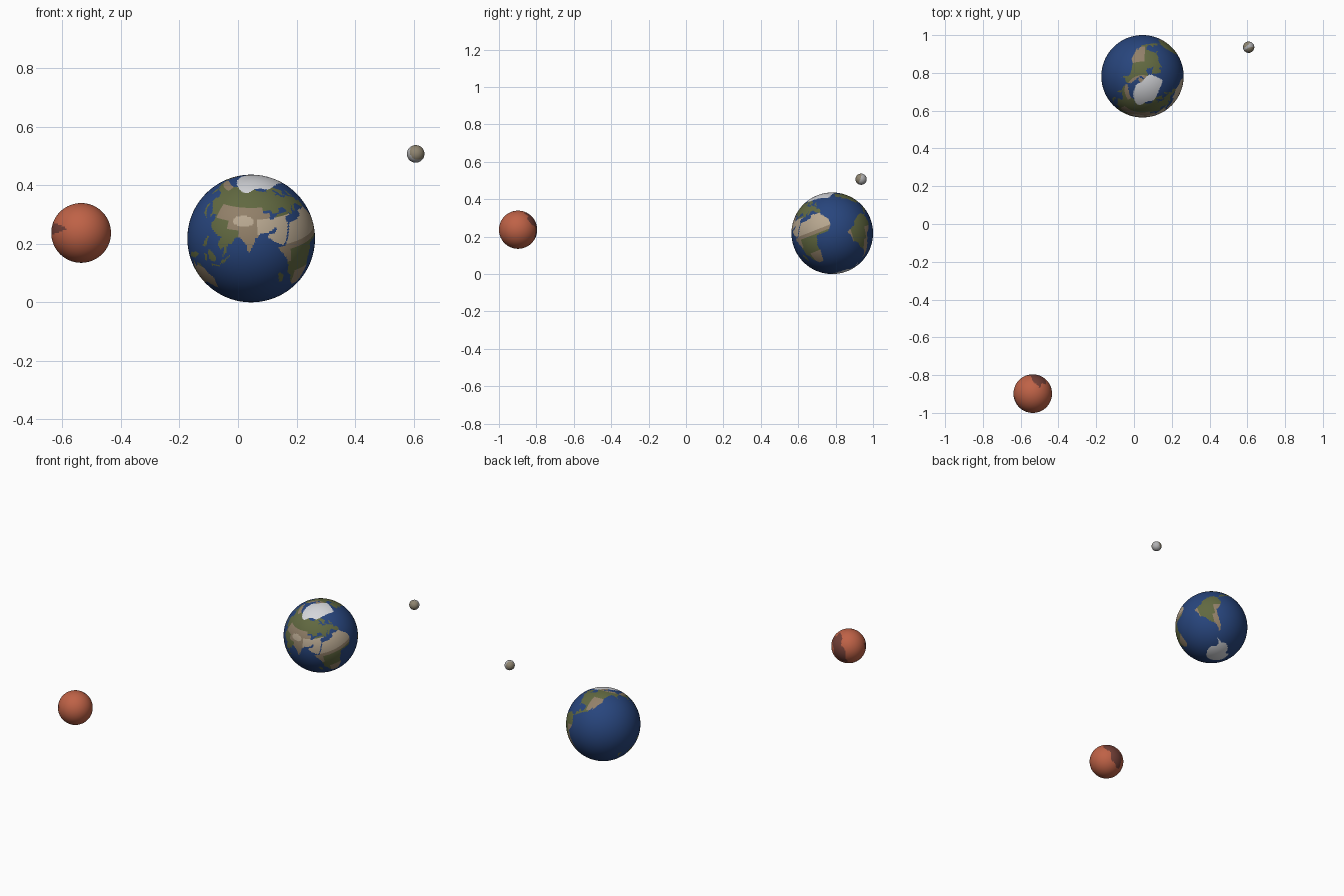
import bpy, bmesh, math
from mathutils import Matrix, Vector

if "Cube" in bpy.data.objects:
    bpy.data.objects.remove(bpy.data.objects["Cube"])


def mat(name, rgb):
    m = bpy.data.materials.new(name)
    m.diffuse_color = (*rgb, 1)
    m.use_nodes = True
    m.node_tree.nodes["Principled BSDF"].inputs["Base Color"].default_value = m.diffuse_color
    return m


ocean = mat("ocean blue", (0.021, 0.060, 0.205))
forest = mat("forest green", (0.120, 0.140, 0.052))
steppe = mat("dry brown", (0.285, 0.215, 0.140))
sand = mat("light sand", (0.480, 0.390, 0.280))
ice = mat("ice white", (0.66, 0.67, 0.70))
rust = mat("rust red", (0.52, 0.122, 0.062))
dark_rust = mat("dark rust", (0.170, 0.050, 0.038))
grey = mat("moon grey", (0.44, 0.44, 0.45))
tan = mat("moon tan", (0.27, 0.23, 0.16))

# Coast outlines as (longitude, latitude)
africa = [(-17, 15), (-16, 22), (-10, 30), (-6, 36), (10, 37), (11, 33), (20, 31), (32, 31),
          (37, 21), (43, 11.5), (51, 12), (41, -2), (40, -15), (35, -20), (33, -27), (26, -34),
          (18, -34), (12, -17), (13, -8), (9, 0), (9, 4), (4, 6), (-8, 4.5), (-13, 8)]
arabia = [(34, 31), (36, 37), (48, 37), (48, 30), (51, 25), (56, 25), (60, 22), (52, 16),
          (44, 12.5), (39, 21)]
europe = [(-9, 37), (-9, 43), (-2, 43.5), (-4, 48.5), (4, 52), (8, 54), (10, 57), (11, 54),
          (20, 55), (22, 59), (30, 60), (40, 66), (60, 69), (62, 46), (50, 46), (48, 42),
          (41, 42), (38, 46), (31, 46), (28, 42), (26, 40), (23, 36.5), (19, 42), (13, 45.5),
          (18, 40), (16, 38), (10, 44), (3, 43), (0, 39), (-5, 36)]
scandinavia = [(5, 59), (6, 62), (14, 68), (25, 71), (41, 67), (36, 63), (30, 60), (22, 60.5),
               (25, 65), (21, 65), (17, 61), (18, 58.5), (13, 55.5), (10, 59)]
north_asia = [(60, 69), (70, 73), (80, 73), (104, 77.5), (112, 74), (130, 71), (150, 71),
              (170, 70), (180, 69), (190, 66), (178, 62.5), (163, 60), (162, 56), (157, 51),
              (156, 57), (163, 62), (155, 59), (142, 59), (135, 54.5), (141, 52), (140, 48),
              (131, 43), (60, 43)]
south_asia = [(131, 43.5), (127, 39), (129, 36), (126, 34.5), (125, 39), (118, 39), (122, 37),
              (119, 35), (122, 30), (119, 25), (110, 21), (106, 20), (109, 13), (105, 9),
              (101, 13), (103, 2), (100, 6), (98, 16), (94, 16), (91, 22.5), (87, 21.5),
              (80, 15), (80, 12), (77.5, 8), (73, 17), (72, 21), (67, 25), (57, 26.5), (50, 30),
              (47, 30), (44, 36), (36, 36.5), (27, 37), (27, 40.5), (41, 41.5), (49, 38),
              (54, 37), (53, 43.5)]
japan = [(130, 32), (136, 35.5), (140, 40), (141, 45), (145, 43.5), (141, 37), (140, 35)]
madagascar = [(44, -17), (49, -12), (50, -16), (47, -25), (44, -24)]
british_isles = [(-5, 50), (-3, 54), (-6, 58), (-2, 57.5), (1.5, 52.5)]
sumatra = [(95, 5.5), (104, -2), (106, -6), (101, -2.5)]
borneo = [(109, 1), (117, 7), (119, 4), (116, -4), (110, -3)]
sulawesi = [(119, -5), (120, 1), (125, 1.5), (122, -1), (123, -5)]
java = [(105, -6.5), (114, -7), (115, -8.5), (106, -7.7)]
philippines = [(120, 18), (122, 18), (126, 8), (122, 7), (121, 13)]
new_guinea = [(131, -1), (138, -2), (147, -6), (150, -10.5), (143, -9), (138, -8), (133, -4)]
new_zealand = [(173, -35), (178, -38), (171, -46), (167, -46), (173, -40)]
australia = [(114, -22), (114, -34), (118, -35), (129, -32), (136, -35), (140, -38), (147, -39),
             (150, -37), (153, -28), (146, -19), (142.5, -11), (140, -17.5), (136, -15),
             (136, -12), (131, -12), (126, -14), (122, -18)]
canada = [(-168, 66), (-156, 71), (-128, 70), (-110, 68), (-95, 72), (-82, 69), (-87, 64),
          (-94, 60), (-92, 57), (-82, 55), (-79, 51.5), (-77, 60), (-74, 62), (-65, 59),
          (-56, 53), (-60, 50), (-66, 50), (-65, 46.5), (-60, 46), (-70, 43), (-124, 43),
          (-124, 48), (-133, 56), (-140, 60), (-150, 60), (-158, 56), (-164, 54.5),
          (-158, 59), (-166, 62)]
middle_america = [(-124, 44), (-69, 44), (-74, 40), (-76, 35), (-81, 31), (-80, 25.5),
                  (-83, 29.5), (-90, 29.5), (-97, 28), (-97, 22), (-95, 18.5), (-91, 18.5),
                  (-90, 21), (-87, 21), (-88, 16), (-83, 15), (-82, 9), (-77, 8.5), (-80, 7.5),
                  (-86, 11), (-95, 16), (-105, 20), (-109, 25.5), (-113, 31), (-110, 23),
                  (-115, 29), (-118, 34), (-124, 40)]
arctic_isles = [(-62, 66), (-72, 71), (-80, 74), (-90, 76), (-75, 79), (-65, 82.5), (-90, 82),
                (-120, 76), (-125, 72), (-115, 70), (-100, 72), (-85, 71), (-73, 66), (-66, 62)]
greenland = [(-43, 60), (-53, 66), (-55, 70), (-68, 76), (-60, 82), (-30, 83.5), (-18, 80),
             (-20, 73), (-24, 70), (-40, 65)]
south_america = [(-77, 8), (-72, 12), (-62, 10.5), (-51, 4), (-50, 0), (-44, -2.5), (-35, -6),
                 (-39, -13), (-40, -21), (-48, -26), (-53, -34), (-57, -37), (-62, -39),
                 (-65, -43), (-69, -50), (-66, -55), (-73, -52), (-74, -44), (-71, -30),
                 (-70, -18), (-76, -14), (-81, -5), (-80, 1)]
antarctica = [(-180, -78), (-150, -77), (-100, -73), (-75, -73), (-60, -64), (-62, -74),
              (-40, -78), (-15, -72), (30, -69), (55, -66), (90, -66), (135, -66), (168, -71),
              (165, -78), (180, -78), (180, -90), (-180, -90)]


# Ground cover of each land by longitude and latitude
def africa_cover(lo, la):
    if la > 13:
        return sand
    dry = la > 8 or (lo > 37 and la > -4) or (la < -15 and lo < 31)
    return steppe if dry else forest


def asia_cover(lo, la):
    if (lo < 70 and 24 < la < 38) or ((lo - 85) / 12) ** 2 + ((la - 37) / 5) ** 2 < 1:
        return sand
    dry = (lo > 130 and la > 64) or (lo > 48 and 36 < la < 50 and lo < 118)
    dry = dry or (lo < 89 and la < 37) or (lo < 102 and 28 < la < 37)
    return steppe if dry else forest


def america_cover(lo, la):
    return steppe if (22 < la < 47 and lo < -100) or la > 67 else forest


def south_cover(lo, la):
    return steppe if (lo < -67 and la < -8) or (lo < -61 and la < -25) or lo > -41 else forest


def plain(m):
    return lambda lo, la: m


lands = []


def add(cover, *outlines):
    for pts in outlines:
        xs, ys = [p[0] for p in pts], [p[1] for p in pts]
        lands.append((pts, (min(xs) + max(xs)) / 2, min(xs), max(xs), min(ys), max(ys), cover))


add(plain(ice), greenland, antarctica)
add(africa_cover, africa)
add(plain(sand), arabia)
add(asia_cover, north_asia, south_asia)
add(america_cover, canada, middle_america, arctic_isles)
add(south_cover, south_america)
add(lambda lo, la: forest if lo > 146 or la > -14 else steppe, australia)
add(plain(forest), europe, scandinavia, japan, madagascar, british_isles, sumatra, borneo,
    sulawesi, java, philippines, new_guinea, new_zealand)


def inside(x, y, pts):
    hit = False
    for (x1, y1), (x2, y2) in zip(pts, pts[1:] + pts[:1]):
        if (y1 > y) != (y2 > y) and x < x1 + (y - y1) * (x2 - x1) / (y2 - y1):
            hit = not hit
    return hit


tilt = math.radians(21.5)
tilt_matrix = Matrix.Rotation(tilt, 3, 'X')


# Blue planet: polar ice patch first, then land, else ocean
def blue_rule(d):
    v = tilt_matrix @ d
    if v.z > 0:
        dx, dy = v.x - 0.13, v.y + 0.32
        a, b = (dx + dy) * 0.707, (dx - dy) * 0.707
        if (a / 0.42) ** 2 + (b / 0.26) ** 2 < 1 + 0.2 * math.sin(14 * a + 9 * b):
            return ice
    la = math.degrees(math.asin(max(-1, min(1, d.z))))
    lon = 76 - math.degrees(math.atan2(d.x, -d.y))
    for pts, mid, x0, x1, y0, y1, cover in lands:
        lo = (lon - mid + 180) % 360 - 180 + mid
        if x0 <= lo <= x1 and y0 <= la <= y1 and inside(lo, la, pts):
            return cover(lo, la)
    return ocean


# Red planet: dark region on the back and a wedge on the left
def red_rule(d):
    wave = 0.07 * math.sin(9 * d.z + 1) + 0.04 * math.sin(17 * d.x)
    back = ((d.x - 0.05 - 0.35 * d.z + wave) / 0.45) ** 2 + ((d.z - 0.1) / 0.78) ** 2 < 1
    wedge = d.y < -0.2 and abs(d.z - 0.15) < 0.22 * (-0.45 - d.x) / 0.55
    return dark_rust if (d.y > 0 and back) or wedge else rust


# Moon: tan patches on grey
def moon_rule(d):
    front = d.dot(Vector((0.35, -0.85, 0.35))) > 0.45
    back = d.dot(Vector((-0.62, 0.70, 0.30))) > 0.6
    return tan if front or back else grey


def ball(name, centre, radius, segments, mats, rule, turn=0):
    bm = bmesh.new()
    bmesh.ops.create_uvsphere(bm, u_segments=segments, v_segments=segments // 2, radius=radius)
    for f in bm.faces:
        f.smooth = True
        f.material_index = mats.index(rule(f.calc_center_median().normalized()))
    me = bpy.data.meshes.new(name)
    bm.to_mesh(me)
    bm.free()
    for m in mats:
        me.materials.append(m)
    ob = bpy.data.objects.new(name, me)
    ob.location = centre
    ob.rotation_euler.x = turn
    bpy.context.collection.objects.link(ob)


ball("blue_planet", (0.045, 0.782, 0.218), 0.218, 280,
     [ocean, forest, steppe, sand, ice], blue_rule, tilt)
ball("red_planet", (-0.536, -0.898, 0.237), 0.102, 120, [rust, dark_rust], red_rule)
ball("moon", (0.607, 0.936, 0.507), 0.03, 64, [grey, tan], moon_rule)
